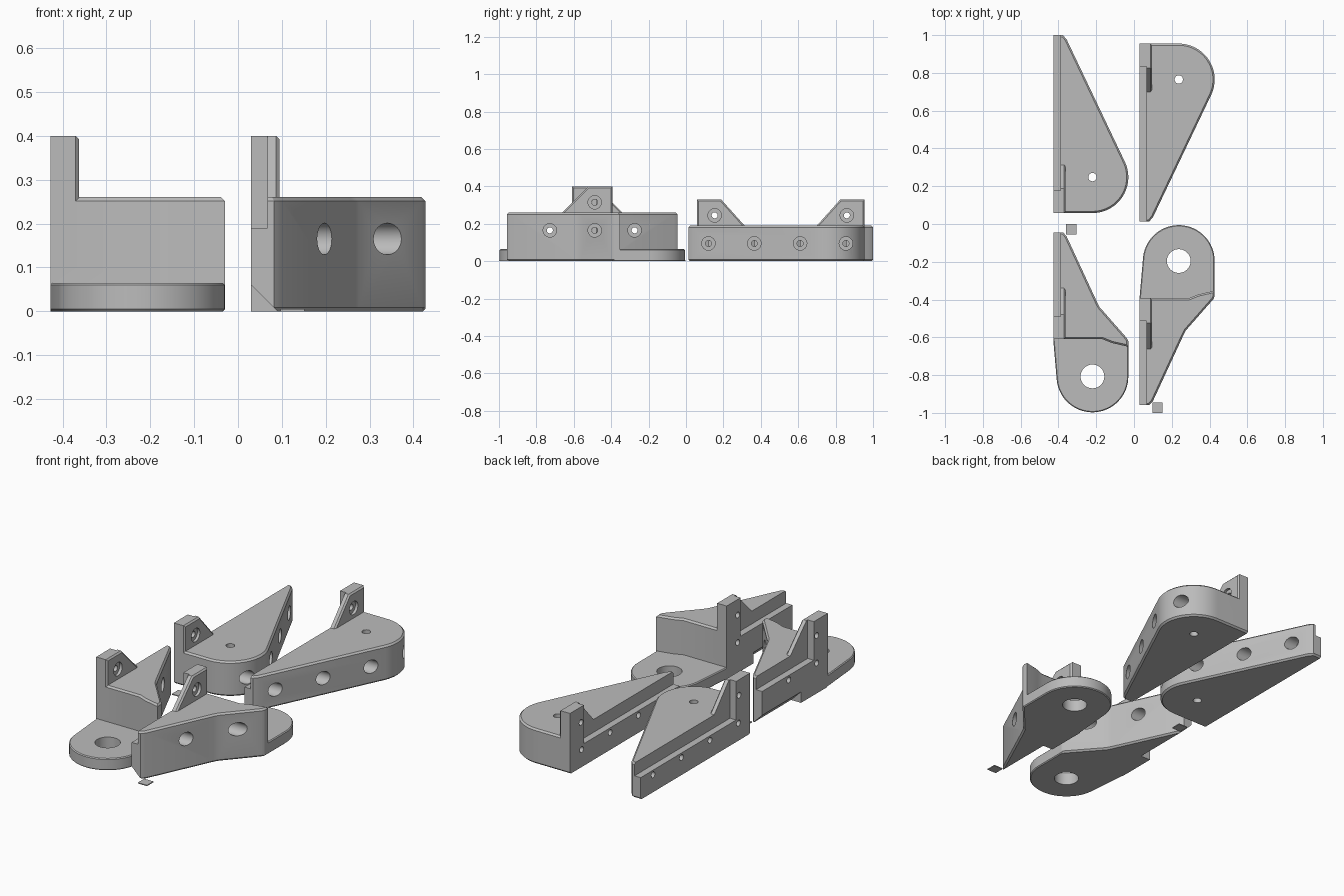
import bpy, bmesh
from math import radians, cos, sin
from mathutils import Matrix, Vector

cube = bpy.data.objects.get("Cube")
if cube:
    bpy.data.objects.remove(cube, do_unlink=True)

grey = bpy.data.materials.new("plain_grey")
grey.use_nodes = True
colour = (0.5, 0.5, 0.5, 1)
grey.diffuse_color = colour
grey.node_tree.nodes["Principled BSDF"].inputs["Base Color"].default_value = colour

WALL, LEDGE, TAB = 0.05, 0.037, 0.065   # web behind bores, ledge width, tab thickness


def finish(bm, name):
    bmesh.ops.recalc_face_normals(bm, faces=bm.faces)
    mesh = bpy.data.meshes.new(name)
    bm.to_mesh(mesh)
    bm.free()
    mesh.materials.append(grey)
    obj = bpy.data.objects.new(name, mesh)
    bpy.context.collection.objects.link(obj)
    return obj


def prism(name, pts, lo, hi, axis="z", chamfer=0.0):
    """Extrude a 2D outline along an axis; chamfer its rims except on the flat back."""
    place = {"x": lambda a, b, h: (h, a, b),
             "y": lambda a, b, h: (a, h, b),
             "z": lambda a, b, h: (a, b, h)}[axis]
    bm = bmesh.new()
    rings = [[bm.verts.new(place(a, b, h)) for a, b in pts] for h in (lo, hi)]
    n = len(pts)
    for ring in rings:
        bm.faces.new(ring)
    for i in range(n):
        j = (i + 1) % n
        bm.faces.new((rings[0][i], rings[0][j], rings[1][j], rings[1][i]))
    bmesh.ops.recalc_face_normals(bm, faces=bm.faces)
    if chamfer:
        k = "xyz".index(axis)
        rim = [e for e in bm.edges
               if abs(e.verts[0].co[k] - e.verts[1].co[k]) < 1e-5
               and max(v.co.x for v in e.verts) > 1e-4]
        bmesh.ops.bevel(bm, geom=rim, offset=chamfer, segments=1,
                        affect="EDGES", clamp_overlap=True)
    return finish(bm, name)


def box(name, x, y, z):
    return prism(name, [(x[0], y[0]), (x[1], y[0]), (x[1], y[1]), (x[0], y[1])], *z)


def cylinder(radius, start, end):
    a, b = Vector(start), Vector(end)
    bm = bmesh.new()
    turn = (b - a).to_track_quat("Z", "Y").to_matrix().to_4x4()
    bmesh.ops.create_cone(bm, cap_ends=True, segments=32, radius1=radius, radius2=radius,
                          depth=(b - a).length,
                          matrix=Matrix.Translation((a + b) / 2) @ turn)
    return finish(bm, "cutter")


def combine(obj, other, operation):
    mod = obj.modifiers.new("join", "BOOLEAN")
    mod.operation, mod.solver, mod.object = operation, "EXACT", other
    bpy.context.view_layer.objects.active = obj
    bpy.ops.object.modifier_apply(modifier=mod.name)
    bpy.data.objects.remove(other, do_unlink=True)


def arc(cx, cy, r, a0, a1, n=24):
    angles = [radians(a0 + (a1 - a0) * i / n) for i in range(n + 1)]
    return [(cx + r * cos(a), cy + r * sin(a)) for a in angles]


def add_tab(obj, y0, top, gusset_end, tip):
    """Upright screw tab with a sloping gusset and a ledge along the flat back."""
    y1, peak = y0 + 0.12, top + 0.14
    profile = [(y0, 0.1), (gusset_end, 0.1), (gusset_end, top - 0.005),
               (y1 + 0.01, peak), (y0, peak)]
    combine(obj, prism("tab", profile, 0, TAB, "x", 0.008), "UNION")
    combine(obj, box("cutter", (-0.05, LEDGE), (y1, tip + 0.05), (top - 0.07, peak + 0.1)),
            "DIFFERENCE")


def screw_hole(obj, y, z):
    combine(obj, cylinder(0.016, (-0.1, y, z), (0.2, y, z)), "DIFFERENCE")
    combine(obj, cylinder(0.036, (WALL, y, z), (0.6, y, z)), "DIFFERENCE")


def settle(obj, x, y, flip):
    """Move a bracket into place, mirrored front to back if asked."""
    obj.data.transform(Matrix.Translation((x, y, 0)) @ Matrix.Diagonal((1, flip, 1, 1)))
    if flip < 0:
        obj.data.flip_normals()
    bpy.ops.object.select_all(action="DESELECT")
    obj.select_set(True)
    bpy.context.view_layer.objects.active = obj
    bpy.ops.object.shade_smooth_by_angle(angle=radians(25))


def wedge_bracket(name):
    tip, top = 0.942, 0.19
    outline = [(0, 0)] + arc(0.207, 0.19, 0.19, -90, 25) + [(0.07, 0.92), (0.05, tip), (0, tip)]
    obj = prism(name, outline, 0, top, chamfer=0.009)
    add_tab(obj, 0, top, 0.26, tip)
    for y in (0.1, 0.345, 0.59, 0.835):
        screw_hole(obj, y, 0.095)
    screw_hole(obj, 0.095, 0.245)
    combine(obj, cylinder(0.022, (0.207, 0.19, -0.1), (0.207, 0.19, 0.5)), "DIFFERENCE")
    return obj


def foot_bracket(name):
    tip, top, front = 0.955, 0.26, 0.39
    outline = [(0, front), (0.26, front), (0.31, 0.37), (0.397, 0.35), (0.397, 0.38),
               (0.39, 0.395), (0.245, 0.56), (0.232, 0.585), (0.07, 0.935), (0.052, tip), (0, tip)]
    obj = prism(name, outline, 0, top, chamfer=0.009)
    # round foot plate with its large hole
    plate = arc(0.207, 0.193, 0.19, -173, 0, 32) + [(0.397, 0.38), (0.33, 0.44),
                                                    (0.0, 0.44), (0.0, 0.38)]
    combine(obj, prism("plate", plate, 0, 0.065, chamfer=0.009), "UNION")
    add_tab(obj, front, top, 0.665, tip)
    # slanted relief under the flat back near the tip
    relief = [(-0.02, 0.08), (-0.02, -0.02), (0.08, -0.02)]
    combine(obj, prism("cutter", relief, 0.62, 1.1, "y"), "DIFFERENCE")
    for y, z in ((0.485, 0.165), (0.725, 0.165), (0.485, 0.315)):
        screw_hole(obj, y, z)
    combine(obj, cylinder(0.063, (0.207, 0.193, -0.1), (0.207, 0.193, 0.2)), "DIFFERENCE")
    return obj


LEFT, RIGHT = -0.427, 0.03
settle(wedge_bracket("back_right_bracket"), LEFT, 0.058, 1)
settle(wedge_bracket("back_left_bracket"), RIGHT, 0.955, -1)
settle(foot_bracket("front_right_bracket"), LEFT, -1.0, 1)
settle(foot_bracket("front_left_bracket"), RIGHT, -0.003, -1)

# thin square pads by the front tips
for name, x, y, flip in (("right_pad", LEFT, -1.0, 1), ("left_pad", RIGHT, 0, -1)):
    settle(box(name, (0.067, 0.122), (0.945, 1.0), (0, 0.005)), x, y, flip)
